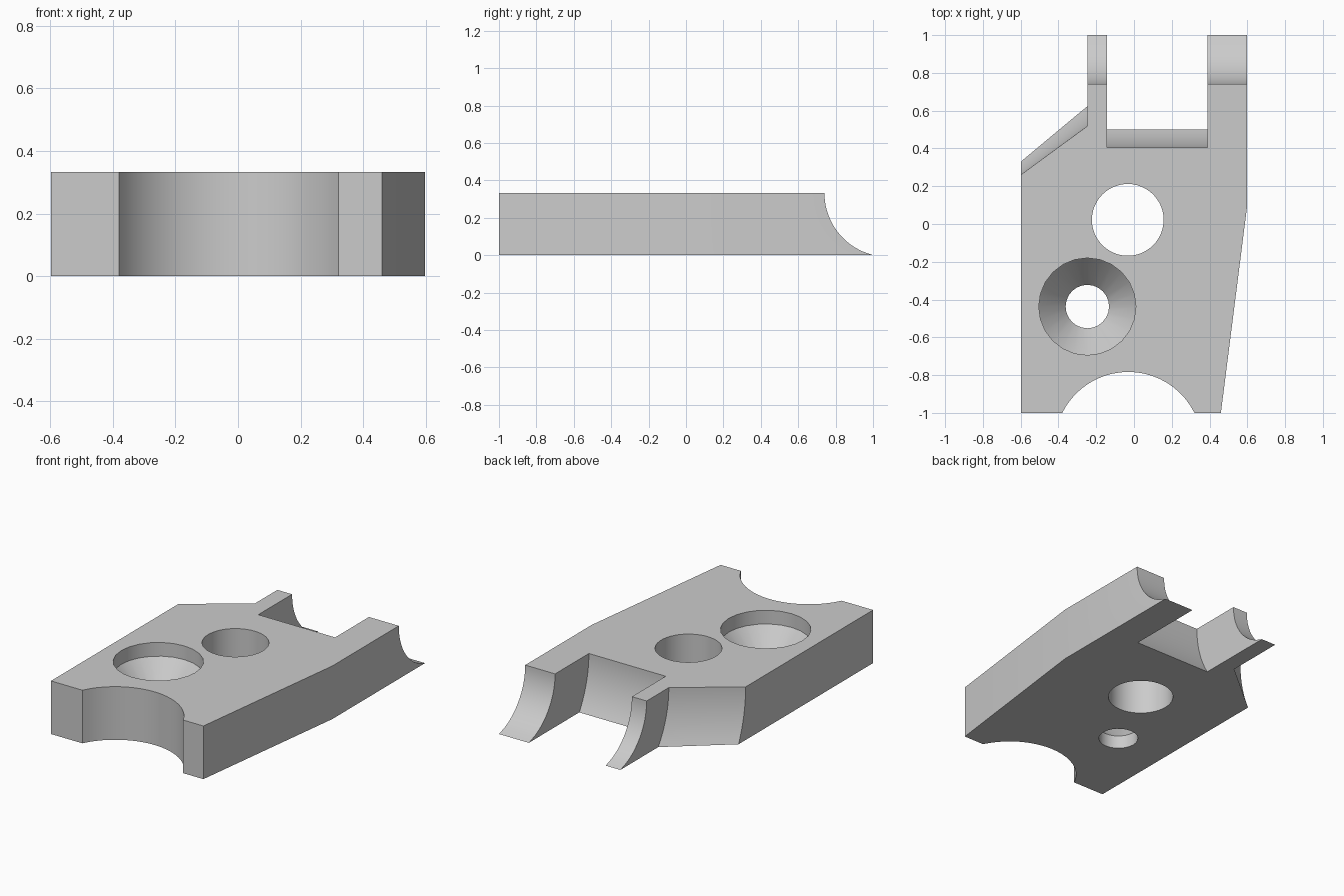
import bpy, bmesh, math

HEIGHT = 0.333
LEVELS = 16

cube = bpy.data.objects.get("Cube")
if cube:
    bpy.data.objects.remove(cube, do_unlink=True)

grey = bpy.data.materials.new("plain grey")
grey.use_nodes = True
colour = (0.6, 0.6, 0.6, 1)
grey.diffuse_color = colour
grey.node_tree.nodes["Principled BSDF"].inputs["Base Color"].default_value = colour


def loft(name, rings):
    """Join matching rings of points into a closed solid."""
    bm = bmesh.new()
    rows = [[bm.verts.new(p) for p in ring] for ring in rings]
    count = len(rows[0])
    for low, high in zip(rows, rows[1:]):
        for i in range(count):
            j = (i + 1) % count
            bm.faces.new((low[i], low[j], high[j], high[i]))
    bm.faces.new(rows[0][::-1])
    bm.faces.new(rows[-1])
    bmesh.ops.recalc_face_normals(bm, faces=bm.faces)
    mesh = bpy.data.meshes.new(name)
    bm.to_mesh(mesh)
    bm.free()
    mesh.materials.append(grey)
    obj = bpy.data.objects.new(name, mesh)
    bpy.context.collection.objects.link(obj)
    return obj


def flare(top_y, reach, z):
    """Concave arc, upright at the top face, reaching outwards at the base."""
    radius = (reach ** 2 + HEIGHT ** 2) / (2 * reach)
    drop = HEIGHT - z
    return top_y + radius - math.sqrt(radius ** 2 - drop ** 2)


def outline(z):
    """Counter-clockwise outline of the plate at one height."""
    # Round scoop in the front edge
    cx, half, sag = -0.03, 0.35, 0.217
    radius = (half ** 2 + sag ** 2) / (2 * sag)
    span = math.asin(half / radius)
    steps = 20
    scoop = []
    for i in range(steps + 1):
        a = span * (2 * i / steps - 1)
        scoop.append((cx + radius * math.sin(a),
                      -1 + sag - radius * (1 - math.cos(a))))
    # Tapered side, two prongs with a notch between, slanted corner
    tip = flare(0.74, 0.26, z)
    notch = flare(0.405, 0.095, z)
    back = [(0.46, -1), (0.597, 0.08), (0.597, tip), (0.39, tip),
            (0.39, notch), (-0.143, notch), (-0.143, tip), (-0.245, tip),
            (-0.245, flare(0.52, 0.105, z)), (-0.597, flare(0.262, 0.07, z)),
            (-0.597, -1)]
    return [(x, y, z) for x, y in scoop + back]


def hole_cutter(name, x, y, profile, sides):
    """Turned cutter from (radius, height) pairs."""
    rings = []
    for r, z in profile:
        rings.append([(x + r * math.cos(math.tau * i / sides),
                       y + r * math.sin(math.tau * i / sides), z)
                      for i in range(sides)])
    obj = loft(name, rings)
    obj.hide_render = True
    return obj


# Plate body
plate = loft("plate", [outline(HEIGHT * i / LEVELS) for i in range(LEVELS + 1)])

# Through hole and countersunk screw hole
cutters = [
    hole_cutter("round_hole_cutter", -0.033, 0.022,
                [(0.19, -0.1), (0.19, 0.5)], 48),
    hole_cutter("screw_hole_cutter", -0.247, -0.437,
                [(0.115, -0.1), (0.115, 0.083), (0.257, 0.247), (0.257, 0.5)], 24),
]
bpy.context.view_layer.objects.active = plate
for cutter in cutters:
    mod = plate.modifiers.new("cut", "BOOLEAN")
    mod.operation = "DIFFERENCE"
    mod.solver = "EXACT"
    mod.object = cutter
    bpy.ops.object.modifier_apply(modifier=mod.name)
    bpy.data.objects.remove(cutter, do_unlink=True)

bpy.ops.object.select_all(action="DESELECT")
plate.select_set(True)
bpy.ops.object.shade_smooth_by_angle(angle=math.radians(30))
